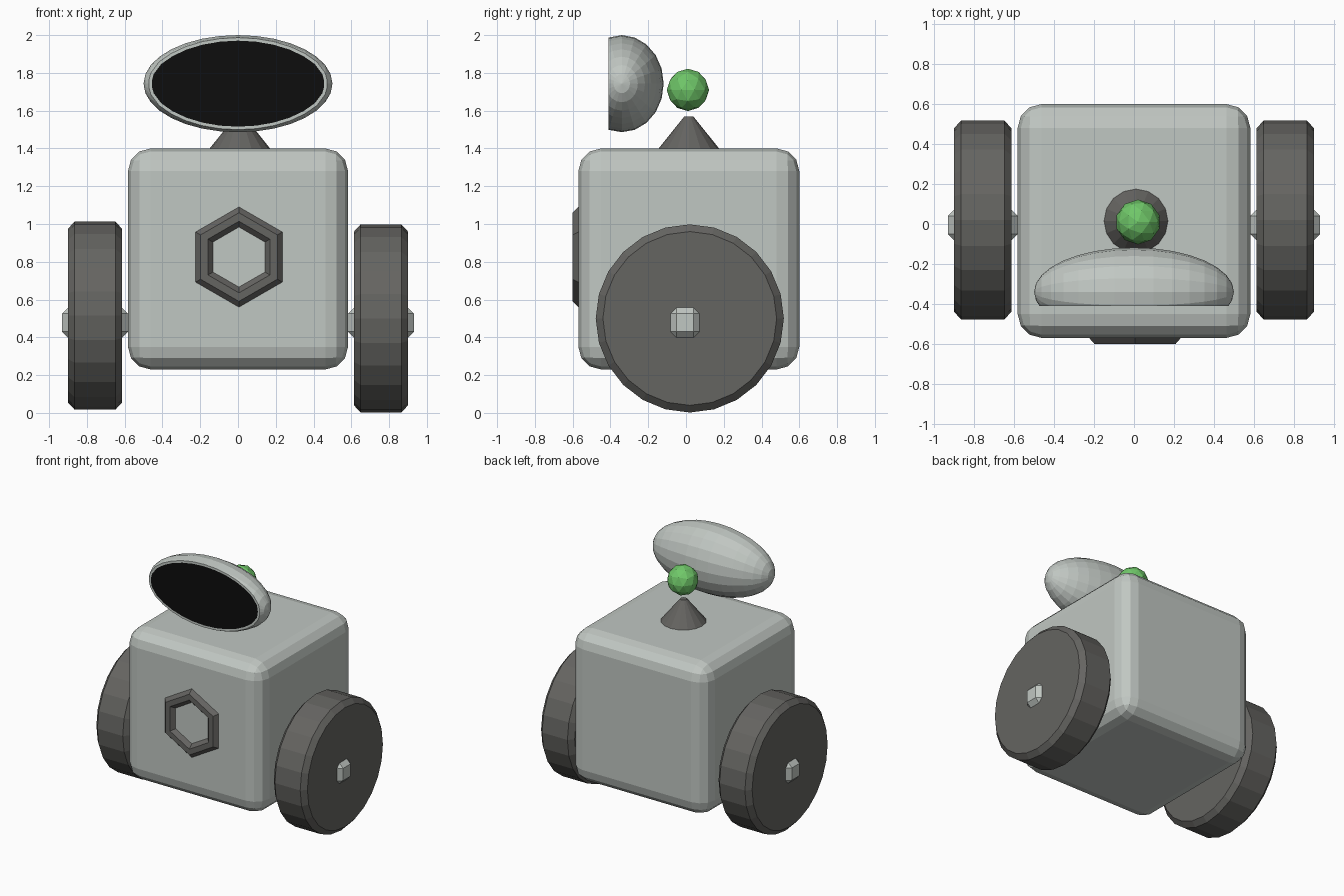
import bpy, bmesh
from math import pi, cos, sin
from mathutils import Matrix, Vector

if "Cube" in bpy.data.objects:
    bpy.data.objects.remove(bpy.data.objects["Cube"], do_unlink=True)


def material(name, rgb):
    m = bpy.data.materials.new(name)
    m.use_nodes = True
    color = (*rgb, 1)
    m.diffuse_color = color
    m.node_tree.nodes["Principled BSDF"].inputs["Base Color"].default_value = color
    return m


PALE = material("pale grey", (0.53, 0.57, 0.54))
DARK = material("dark grey", (0.13, 0.128, 0.12))
GREEN = material("bright green", (0.16, 0.57, 0.14))
BLACK = material("black", (0.004, 0.004, 0.004))


def finish(name, bm, *mats):
    bmesh.ops.recalc_face_normals(bm, faces=bm.faces)
    mesh = bpy.data.meshes.new(name)
    bm.to_mesh(mesh)
    bm.free()
    for m in mats:
        mesh.materials.append(m)
    obj = bpy.data.objects.new(name, mesh)
    bpy.context.collection.objects.link(obj)
    return obj


def rounded_box(name, centre, size, radius, segments, mat):
    bm = bmesh.new()
    bmesh.ops.create_cube(bm, size=1, matrix=Matrix.Translation(centre) @ Matrix.Diagonal((*size, 1)))
    bmesh.ops.bevel(bm, geom=bm.edges[:], offset=radius, segments=segments,
                    profile=0.5, affect='EDGES')
    return finish(name, bm, mat)


def lathe(name, profile, sides, centre, turn, mat, closed=False):
    """Spin (radius, height) points around local z; closed makes a ring, open is capped."""
    bm = bmesh.new()
    place = Matrix.Translation(centre) @ turn
    rings = []
    for r, h in profile:
        angles = [pi / 2 + 2 * pi * i / sides for i in range(sides)]
        rings.append([bm.verts.new(place @ Vector((r * cos(a), r * sin(a), h))) for a in angles])
    pairs = list(zip(rings, rings[1:]))
    if closed:
        pairs.append((rings[-1], rings[0]))
    else:
        bm.faces.new(rings[0])
        bm.faces.new(rings[-1])
    for a, b in pairs:
        for i in range(sides):
            j = (i + 1) % sides
            bm.faces.new((a[i], a[j], b[j], b[i]))
    return finish(name, bm, mat)


UPRIGHT = Matrix.Identity(4)
ALONG_X = Matrix.Rotation(pi / 2, 4, 'Y')
ALONG_Y = Matrix.Rotation(pi / 2, 4, 'X')

# Body
rounded_box("body", (0, 0.015, 0.815), (1.165, 1.17, 1.17), 0.12, 3, PALE)

# Wheels with square axles
wheel_profile = [(0.46, -0.143), (0.498, -0.108), (0.498, 0.108), (0.46, 0.143)]
for side, sign, lift in (("left", 1, 0.5), ("right", -1, 0.515)):
    lathe(side + "_wheel", wheel_profile, 24, (sign * 0.757, 0.02, lift), ALONG_X, DARK)
    rounded_box(side + "_axle", (sign * 0.757, -0.005, 0.478), (0.35, 0.17, 0.175), 0.04, 1, PALE)

# Hexagonal ring on the front
ring_profile = [(0.212 + 0.059 * cos(a), 0.059 * sin(a))
                for a in (pi / 8 + pi / 4 * i for i in range(8))]
lathe("front_ring", ring_profile, 6, (0.005, -0.546, 0.825), ALONG_Y, DARK, closed=True)

# Cone and ball on top
lathe("antenna_cone", [(0.165, -0.02), (0.16, 0), (0.025, 0.168)], 16, (0.01, 0.015, 1.4), UPRIGHT, DARK)
bm = bmesh.new()
bmesh.ops.create_icosphere(bm, subdivisions=2, radius=0.112,
                           matrix=Matrix.Translation((0.02, 0.01, 1.71)))
finish("antenna_ball", bm, GREEN)

# Dish head: stretched sphere cut flat at the front, with a black inset screen
bm = bmesh.new()
shape = Matrix.Translation((0, -0.34, 1.743)) @ Matrix.Diagonal((0.5, 0.222, 0.257, 1))
bmesh.ops.create_uvsphere(bm, u_segments=20, v_segments=16, radius=1, matrix=shape @ ALONG_X)
cut = bmesh.ops.bisect_plane(bm, geom=bm.verts[:] + bm.edges[:] + bm.faces[:],
                             plane_co=(0, -0.41, 0), plane_no=(0, -1, 0), clear_outer=True)
rim = [e for e in cut["geom_cut"] if isinstance(e, bmesh.types.BMEdge)]
screen = bmesh.ops.contextual_create(bm, geom=rim)["faces"]
bmesh.ops.inset_region(bm, faces=screen, thickness=0.016, use_even_offset=True)
for f in screen:
    f.material_index = 1
finish("dish_head", bm, PALE, BLACK)
